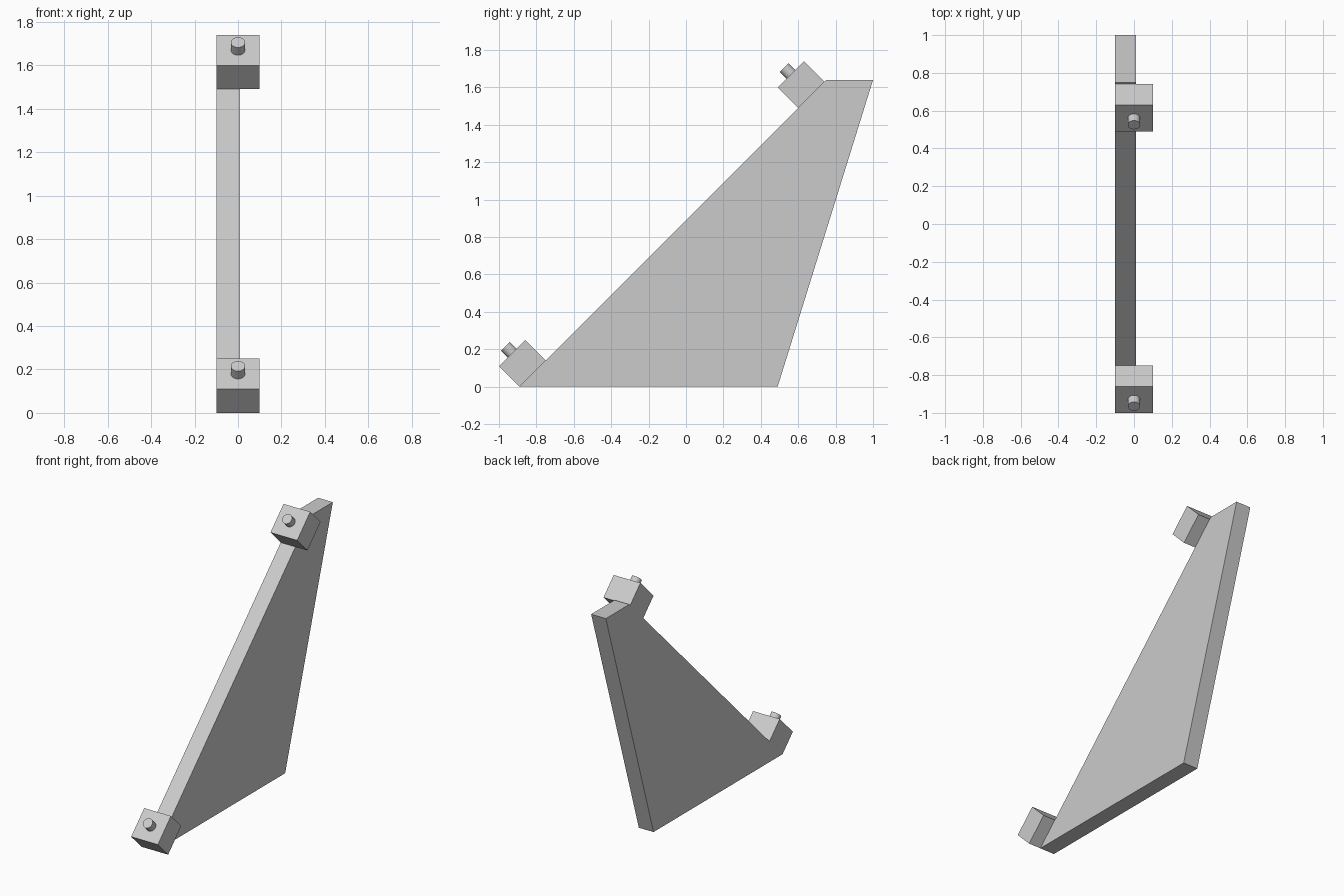
import bpy
import bmesh
from math import radians
from mathutils import Matrix, Vector

cube = bpy.data.objects.get("Cube")
if cube:
    bpy.data.objects.remove(cube, do_unlink=True)

grey = bpy.data.materials.new("light_grey")
grey.use_nodes = True
grey.diffuse_color = (0.6, 0.6, 0.6, 1)
grey.node_tree.nodes["Principled BSDF"].inputs["Base Color"].default_value = (0.6, 0.6, 0.6, 1)


def add_object(name, bm):
    bmesh.ops.recalc_face_normals(bm, faces=bm.faces)
    mesh = bpy.data.meshes.new(name)
    bm.to_mesh(mesh)
    bm.free()
    mesh.materials.append(grey)
    obj = bpy.data.objects.new(name, mesh)
    bpy.context.collection.objects.link(obj)
    return obj


def extrude_profile(name, profile, x0, x1):
    """Extrude a (y, z) outline along x."""
    bm = bmesh.new()
    face = bm.faces.new([bm.verts.new((x0, y, z)) for y, z in profile])
    moved = bmesh.ops.extrude_face_region(bm, geom=[face])["geom"]
    verts = [v for v in moved if isinstance(v, bmesh.types.BMVert)]
    bmesh.ops.translate(bm, vec=(x1 - x0, 0, 0), verts=verts)
    return add_object(name, bm)


# Slanted side plate
extrude_profile("side_plate", [(-0.89, 0), (0.49, 0), (1, 1.64), (0.75, 1.64)], -0.1, 0.01)

# Mounting blocks along the sloped edge, each with a round pin
block = [(0, 0), (-0.11, 0.11), (0.03, 0.25), (0.14, 0.14)]
for label, y, z in (("lower", -0.89, 0), ("upper", 0.60, 1.49)):
    extrude_profile(label + "_block", [(y + dy, z + dz) for dy, dz in block], -0.1, 0.1)

    bm = bmesh.new()
    bmesh.ops.create_cone(bm, cap_ends=True, segments=32, radius1=0.033, radius2=0.033, depth=0.05)
    center = Vector((0, y - 0.0577, z + 0.1977))
    bm.transform(Matrix.Translation(center) @ Matrix.Rotation(radians(45), 4, "X"))
    pin = add_object(label + "_pin", bm)
    bpy.ops.object.select_all(action="DESELECT")
    pin.select_set(True)
    bpy.context.view_layer.objects.active = pin
    bpy.ops.object.shade_smooth_by_angle(angle=radians(40))
